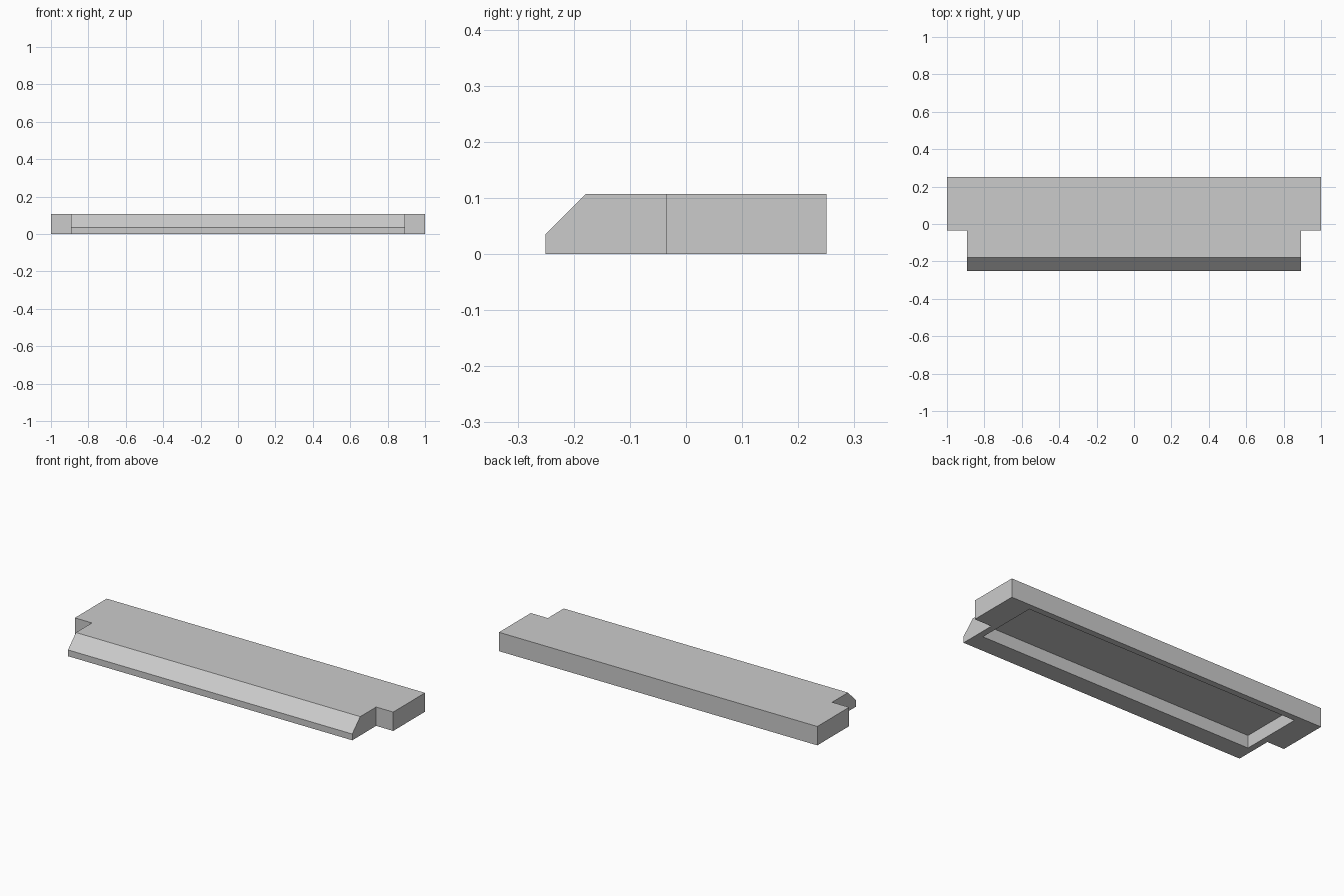
import bpy, bmesh
from mathutils import Vector

old = bpy.data.objects.get("Cube")
if old:
    bpy.data.objects.remove(old, do_unlink=True)

U = 1 / 28  # the slab is laid out on a regular module

grey = bpy.data.materials.new("light grey")
grey.use_nodes = True
colour = (0.6, 0.6, 0.6, 1)
grey.diffuse_color = colour
grey.node_tree.nodes["Principled BSDF"].inputs["Base Color"].default_value = colour


def prism(name, outline, low, high, chamfer=0):
    """Extrude an outline upward, optionally chamfering its front top edge."""
    bm = bmesh.new()
    base = bm.faces.new([bm.verts.new((x * U, y * U, low * U)) for x, y in outline])
    top = bmesh.ops.extrude_face_region(bm, geom=[base])["geom"]
    verts = [g for g in top if isinstance(g, bmesh.types.BMVert)]
    bmesh.ops.translate(bm, verts=verts, vec=Vector((0, 0, (high - low) * U)))
    if chamfer:
        front = min(v.co.y for v in verts)
        edge = [e for e in bm.edges
                if all(v in verts and v.co.y < front + 1e-4 for v in e.verts)]
        bmesh.ops.bevel(bm, geom=edge, offset=chamfer * U, segments=1,
                        affect='EDGES', clamp_overlap=False)
    bmesh.ops.recalc_face_normals(bm, faces=bm.faces)
    mesh = bpy.data.meshes.new(name)
    bm.to_mesh(mesh)
    bm.free()
    mesh.materials.append(grey)
    obj = bpy.data.objects.new(name, mesh)
    bpy.context.collection.objects.link(obj)
    return obj


# Slab: wide back, narrower front tongue with a chamfered lip
half = [(25, -7), (25, -1), (28, -1), (28, 7)]
slab = prism("slab", half + [(-x, y) for x, y in reversed(half)], 0, 3, chamfer=2)

# Shallow rectangular hollow in the underside
pocket = prism("underside_pocket_cutter",
               [(-24, -4), (24, -4), (24, 6), (-24, 6)], -1, 2)
pocket.hide_render = True
cut = slab.modifiers.new("underside_pocket", 'BOOLEAN')
cut.operation = 'DIFFERENCE'
cut.solver = 'EXACT'
cut.object = pocket
bpy.context.view_layer.objects.active = slab
bpy.ops.object.modifier_apply(modifier=cut.name)
bpy.data.objects.remove(pocket, do_unlink=True)
